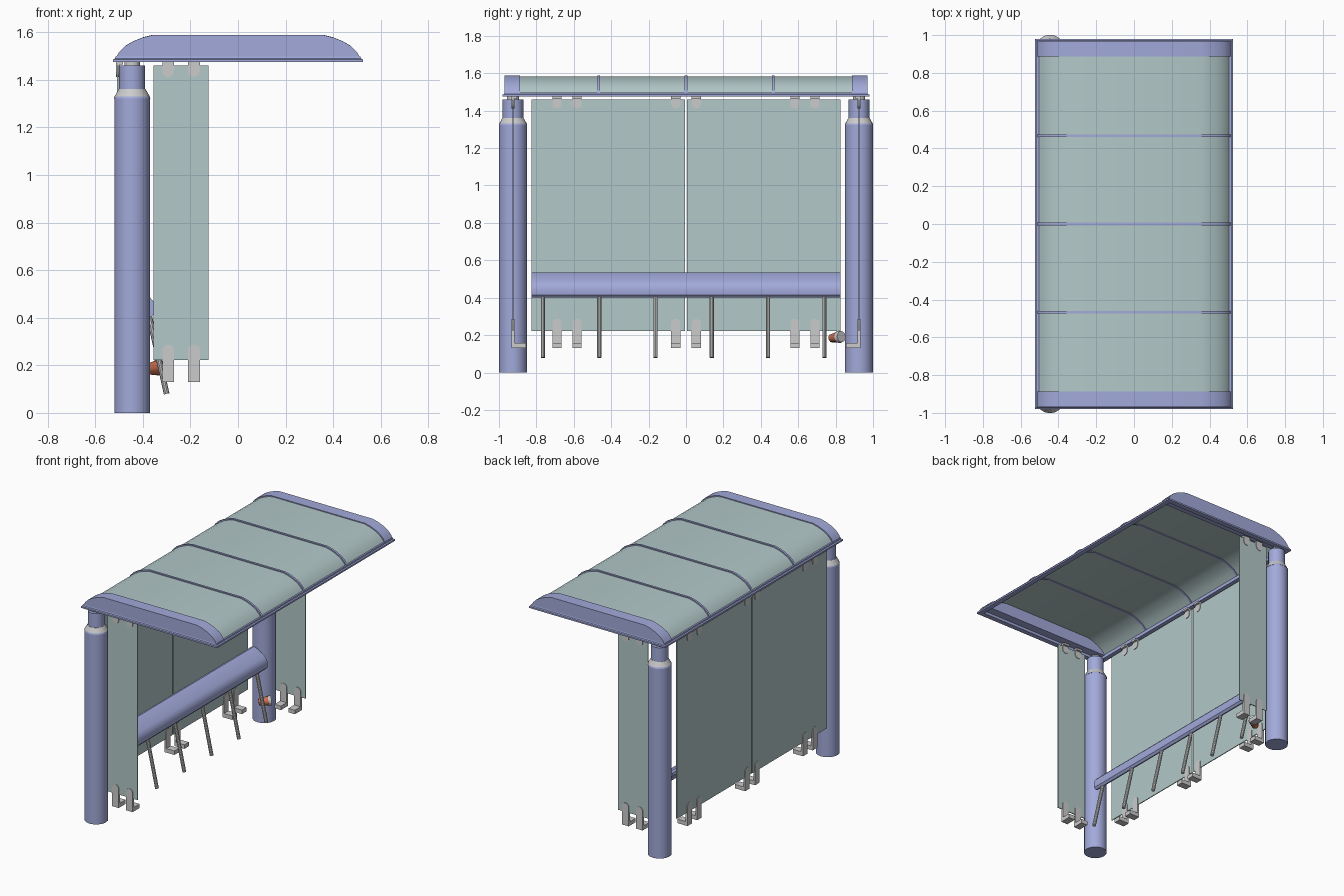
import bpy, bmesh, math
from mathutils import Vector, Matrix

if "Cube" in bpy.data.objects:
    bpy.data.objects.remove(bpy.data.objects["Cube"])


def material(name, rgb):
    m = bpy.data.materials.new(name)
    m.diffuse_color = (*rgb, 1)
    m.use_nodes = True
    m.node_tree.nodes["Principled BSDF"].inputs["Base Color"].default_value = m.diffuse_color
    return m


PAINT = material("lilac_paint", (0.36, 0.40, 0.70))
GLASS = material("tinted_glass", (0.45, 0.58, 0.58))
ORANGE = material("orange", (0.60, 0.16, 0.08))


def finish(name, bm, mat=None, angle=35):
    bmesh.ops.recalc_face_normals(bm, faces=bm.faces)
    me = bpy.data.meshes.new(name)
    bm.to_mesh(me)
    bm.free()
    me.polygons.foreach_set("use_smooth", [True] * len(me.polygons))
    me.set_sharp_from_angle(angle=math.radians(angle))
    ob = bpy.data.objects.new(name, me)
    bpy.context.collection.objects.link(ob)
    if mat:
        me.materials.append(mat)
    return ob


def add_box(bm, lo, hi):
    lo, hi = Vector(lo), Vector(hi)
    m = Matrix.Translation((lo + hi) / 2) @ Matrix.Diagonal((*(hi - lo), 1))
    bmesh.ops.create_cube(bm, size=1, matrix=m)


def box(name, lo, hi, mat=None):
    bm = bmesh.new()
    add_box(bm, lo, hi)
    return finish(name, bm, mat)


def add_prism(bm, outline, y0, y1):
    # x-z outline extruded along y
    face = bm.faces.new([bm.verts.new((x, y0, z)) for x, z in outline])
    new = bmesh.ops.extrude_face_region(bm, geom=[face])["geom"]
    bmesh.ops.translate(bm, vec=(0, y1 - y0, 0),
                        verts=[v for v in new if isinstance(v, bmesh.types.BMVert)])


def prism(name, outline, y0, y1, mat=None):
    bm = bmesh.new()
    add_prism(bm, outline, y0, y1)
    return finish(name, bm, mat)


def rod(name, a, b, r1, r2, mat=None, sides=12):
    a, b = Vector(a), Vector(b)
    d = b - a
    m = Matrix.Translation((a + b) / 2) @ d.to_track_quat('Z', 'Y').to_matrix().to_4x4()
    bm = bmesh.new()
    bmesh.ops.create_cone(bm, cap_ends=True, segments=sides, radius1=r1, radius2=r2,
                          depth=d.length, matrix=m)
    return finish(name, bm, mat)


# posts: tube, collar, neck and roof connector
PX, PY = -0.445, 0.925
for side, y in (("near", -PY), ("far", PY)):
    for part, z0, z1, r1, r2, mat in (
            ("tube", 0, 1.322, 0.075, 0.075, PAINT),
            ("lip", 1.322, 1.33, 0.077, 0.074, PAINT),
            ("collar", 1.33, 1.362, 0.074, 0.056, None),
            ("neck", 1.362, 1.46, 0.055, 0.055, PAINT),
            ("connector", 1.46, 1.48, 0.033, 0.033, None)):
        rod(f"{side}_post_{part}", (PX, y, z0), (PX, y, z1), r1, r2, mat, 16)


# roof: arched outline, solid end caps, glass shell, ribs
half = [(0.36, 1.588), (0.40, 1.578), (0.44, 1.562), (0.475, 1.542), (0.50, 1.517), (0.513, 1.494)]
arch = [(-x, z) for x, z in reversed(half)] + half


def shell(t_out, t_in):
    def inset(t):
        return [(x - math.copysign(t, x), z - (t if z > 1.5 else 0)) for x, z in arch]
    return inset(t_out) + inset(t_in)[::-1]


for side, s in (("near", -1), ("far", 1)):
    prism(f"{side}_roof_cap", arch, s * 0.887, s * 0.97, PAINT)
prism("roof_glass", shell(0.006, 0.012), -0.89, 0.89, GLASS)
for i, y in enumerate((-0.467, 0, 0.467)):
    prism(f"roof_rib_{i}", shell(-0.001, 0.016), y - 0.007, y + 0.007, PAINT)

# roof rim: rectangular loop with a stepped section
bm = bmesh.new()
section = [(0, 1.475), (0, 1.486), (0.008, 1.49), (0.01, 1.498), (0.035, 1.498), (0.035, 1.475)]
rings = []
for sx, sy in ((-1, -1), (1, -1), (1, 1), (-1, 1)):
    rings.append([bm.verts.new((sx * (0.525 - d), sy * (0.98 - d), z)) for d, z in section])
for i in range(4):
    for j in range(6):
        a, b, k = rings[i], rings[(i + 1) % 4], (j + 1) % 6
        bm.faces.new((a[j], b[j], b[k], a[k]))
finish("roof_rim", bm, PAINT, 20)

# glass walls
BX, T = -0.505, 0.003
Z0, Z1 = 0.222, 1.46
for side, s in (("near", -1), ("far", 1)):
    y0, y1 = sorted((s * 0.006, s * 0.827))
    box(f"{side}_back_glass", (BX - T, y0, Z0), (BX + T, y1, Z1), GLASS)
    box(f"{side}_side_glass", (-0.355, s * PY - T, Z0), (-0.125, s * PY + T, Z1), GLASS)


# glass clamps: rounded tabs with an inward foot or flange
def clamp(name, loc, turn):
    w, t = 0.025, 0.007
    arc = [(w * math.cos(a), w * math.sin(a)) for a in (math.pi * k / 8 for k in range(9))]
    low = bmesh.new()
    add_prism(low, [(-w, 0.13), (w, 0.13)] + [(x, 0.262 + z) for x, z in arc], -t, t)
    add_box(low, (-w, 0, 0.13), (w, 0.07, 0.158))
    high = bmesh.new()
    add_prism(high, [(w, 1.478), (-w, 1.478)] + [(-x, 1.437 - z) for x, z in arc], -t, t)
    add_box(high, (-w, -0.004, 1.464), (w, 0.022, 1.478))
    for part, b in (("foot", low), ("top", high)):
        ob = finish(f"{name}_{part}", b)
        ob.location = loc
        ob.rotation_euler.z = math.radians(turn)


for i, y in enumerate((-0.69, -0.583, -0.055, 0.055, 0.583, 0.69)):
    clamp(f"back_clamp_{i}", (BX, y, 0), -90)
for i, x in enumerate((-0.293, -0.185)):
    clamp(f"near_clamp_{i}", (x, -PY, 0), 0)
    clamp(f"far_clamp_{i}", (x, PY, 0), 180)

# leaning bench: padded sloping profile and slanted legs
prism("bench_seat", [(-0.478, 0.515), (-0.472, 0.530), (-0.455, 0.535), (-0.43, 0.526), (-0.372, 0.488),
                     (-0.355, 0.468), (-0.350, 0.44), (-0.353, 0.415), (-0.366, 0.401),
                     (-0.382, 0.408), (-0.40, 0.432)], -0.827, 0.827, PAINT)
for i in range(6):
    y = -0.765 + 0.301 * i
    rod(f"bench_leg_{i}", (-0.383, y, 0.45), (-0.30, y, 0.08), 0.012, 0.012, None, 10)

# small reflector lamp beside the far post
rod("lamp_body", (-0.385, 0.778, 0.183), (-0.34, 0.818, 0.19), 0.022, 0.031, ORANGE)
rod("lamp_cap", (-0.34, 0.818, 0.19), (-0.325, 0.831, 0.192), 0.034, 0.030)
